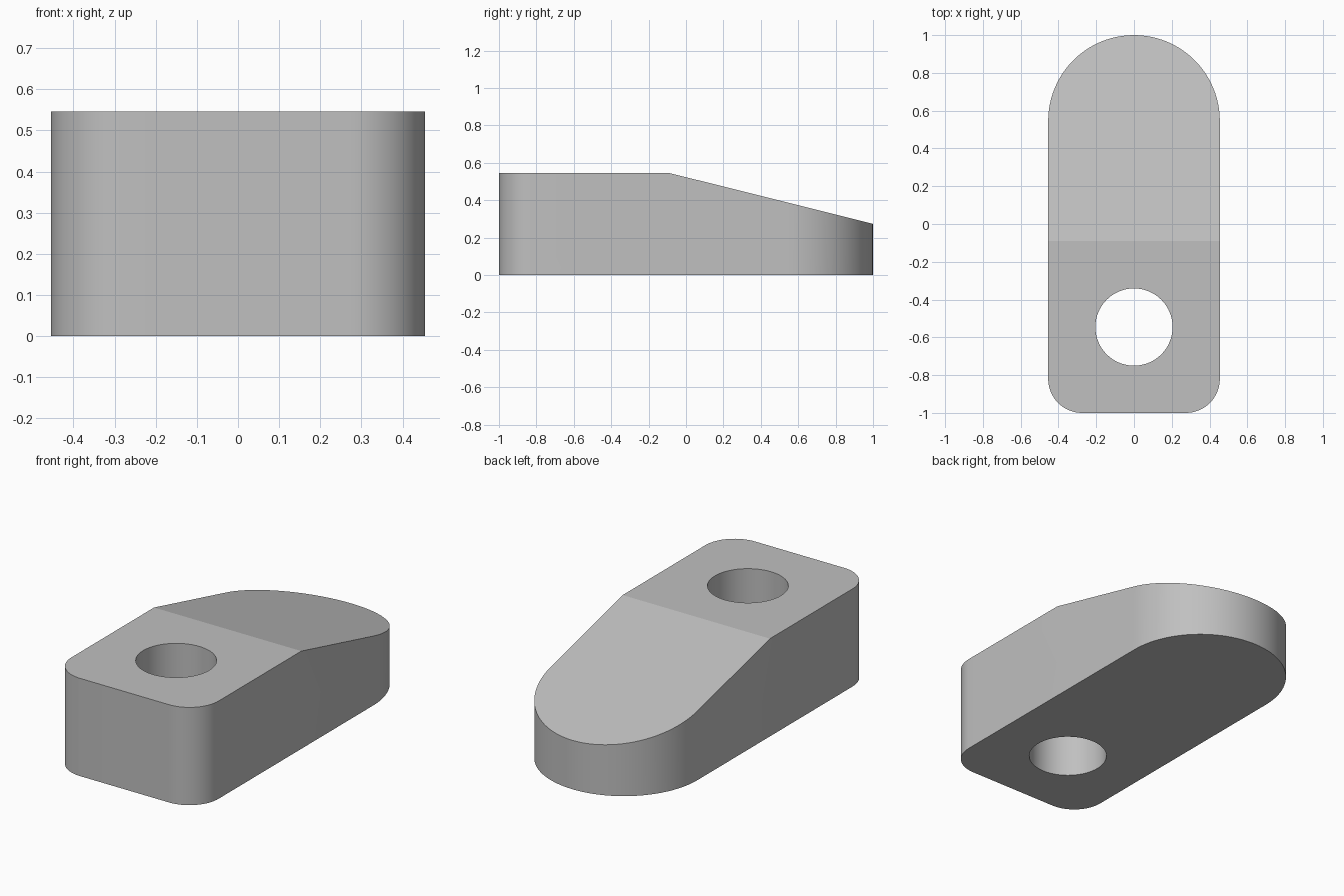
import bpy
import bmesh
from math import sin, cos, pi
from mathutils import Vector

cube = bpy.data.objects.get("Cube")
if cube:
    bpy.data.objects.remove(cube, do_unlink=True)

HALF_WIDTH = 0.4545
HEIGHT = 0.5455
CORNER = 0.18
HOLE_RADIUS = 0.2045
HOLE_Y = -0.5455
SLOPE_START = Vector((0, -0.091, HEIGHT))
SLOPE_END = Vector((0, 1, 0.273))

grey = bpy.data.materials.new("plain_grey")
grey.use_nodes = True
colour = (0.527, 0.527, 0.527, 1)
grey.diffuse_color = colour
grey.node_tree.nodes["Principled BSDF"].inputs["Base Color"].default_value = colour


def arc(cx, cy, radius, start, end, steps):
    """Points along an arc, both ends included."""
    angles = [start + (end - start) * i / steps for i in range(steps + 1)]
    return [(cx + radius * cos(a), cy + radius * sin(a)) for a in angles]


def prism(bm, outline, bottom, top):
    """Extrude a flat outline upwards."""
    base = bm.faces.new([bm.verts.new((x, y, bottom)) for x, y in outline])
    made = bmesh.ops.extrude_face_region(bm, geom=[base])["geom"]
    verts = [v for v in made if isinstance(v, bmesh.types.BMVert)]
    bmesh.ops.translate(bm, verts=verts, vec=(0, 0, top - bottom))


def finish(bm, name):
    bmesh.ops.recalc_face_normals(bm, faces=bm.faces)
    mesh = bpy.data.meshes.new(name)
    bm.to_mesh(mesh)
    bm.free()
    mesh.materials.append(grey)
    obj = bpy.data.objects.new(name, mesh)
    bpy.context.collection.objects.link(obj)
    return obj


# Body outline: round back end and two rounded front corners
inner = HALF_WIDTH - CORNER
outline = arc(0, 1 - HALF_WIDTH, HALF_WIDTH, 0, pi, 48)
outline += arc(-inner, CORNER - 1, CORNER, pi, 1.5 * pi, 16)
outline += arc(inner, CORNER - 1, CORNER, 1.5 * pi, 2 * pi, 16)
bm = bmesh.new()
prism(bm, outline, 0, HEIGHT)

# Sloping top, sliced off towards the back
direction = SLOPE_END - SLOPE_START
normal = Vector((0, -direction.z, direction.y))
cut = bmesh.ops.bisect_plane(bm, geom=bm.verts[:] + bm.edges[:] + bm.faces[:],
                             plane_co=SLOPE_START, plane_no=normal, clear_outer=True)
edges = [e for e in cut["geom_cut"] if isinstance(e, bmesh.types.BMEdge)]
bmesh.ops.contextual_create(bm, geom=edges)
body = finish(bm, "wedge_body")

# Vertical through hole
bm = bmesh.new()
prism(bm, arc(0, HOLE_Y, HOLE_RADIUS, 0, 2 * pi, 64)[:-1], -0.1, HEIGHT + 0.1)
cutter = finish(bm, "hole_cutter")
hole = body.modifiers.new("through_hole", "BOOLEAN")
hole.operation = "DIFFERENCE"
hole.solver = "EXACT"
hole.object = cutter

bpy.ops.object.select_all(action="DESELECT")
body.select_set(True)
bpy.context.view_layer.objects.active = body
bpy.ops.object.modifier_apply(modifier=hole.name)
bpy.data.objects.remove(cutter, do_unlink=True)
bpy.ops.object.shade_smooth_by_angle(angle=pi / 18)
